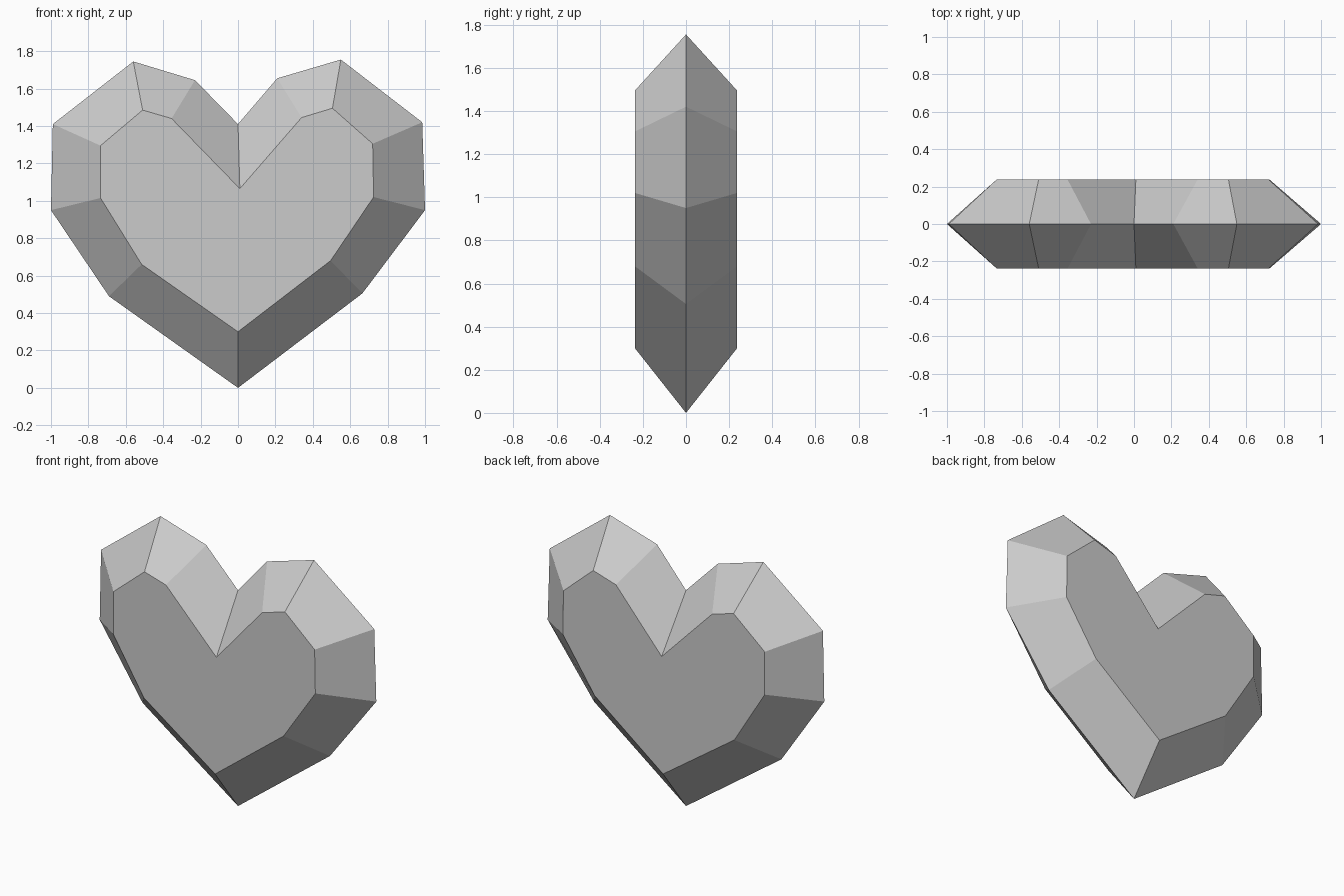
import bpy
import bmesh

default_cube = bpy.data.objects.get("Cube")
if default_cube:
    bpy.data.objects.remove(default_cube, do_unlink=True)

HALF_DEPTH = 0.237

# Outline of the sharp middle ridge, clockwise from the cleft (x, z)
ridge_outline = [
    (0, 1.41), (0.21, 1.655), (0.55, 1.755), (0.985, 1.42), (1, 0.95), (0.665, 0.505),
    (0, 0), (-0.69, 0.49), (-1, 0.95), (-0.99, 1.41), (-0.56, 1.745), (-0.23, 1.645),
]

# Outline of the flat front and back faces, in matching order
face_outline = [
    (0.01, 1.065), (0.34, 1.445), (0.505, 1.495), (0.72, 1.305), (0.725, 1.02), (0.495, 0.68),
    (0, 0.3), (-0.515, 0.66), (-0.735, 1.015), (-0.735, 1.295), (-0.51, 1.485), (-0.355, 1.44),
]


def make_material(name, color):
    material = bpy.data.materials.new(name)
    material.use_nodes = True
    material.diffuse_color = color
    material.node_tree.nodes["Principled BSDF"].inputs["Base Color"].default_value = color
    return material


def add_ring(bm, outline, y):
    return [bm.verts.new((x, y, z)) for x, z in outline]


# Faceted heart gem: a ridge loop bevelled to a flat face on either side
bm = bmesh.new()
ridge = add_ring(bm, ridge_outline, 0)
count = len(ridge)
for y in (-HALF_DEPTH, HALF_DEPTH):
    rim = add_ring(bm, face_outline, y)
    bm.faces.new(rim)
    for i in range(count):
        j = (i + 1) % count
        bm.faces.new((ridge[i], ridge[j], rim[j], rim[i]))
bmesh.ops.recalc_face_normals(bm, faces=bm.faces[:])

mesh = bpy.data.meshes.new("heart_gem")
bm.to_mesh(mesh)
bm.free()
mesh.materials.append(make_material("light grey", (0.6, 0.6, 0.6, 1)))
heart = bpy.data.objects.new("heart_gem", mesh)
bpy.context.collection.objects.link(heart)
